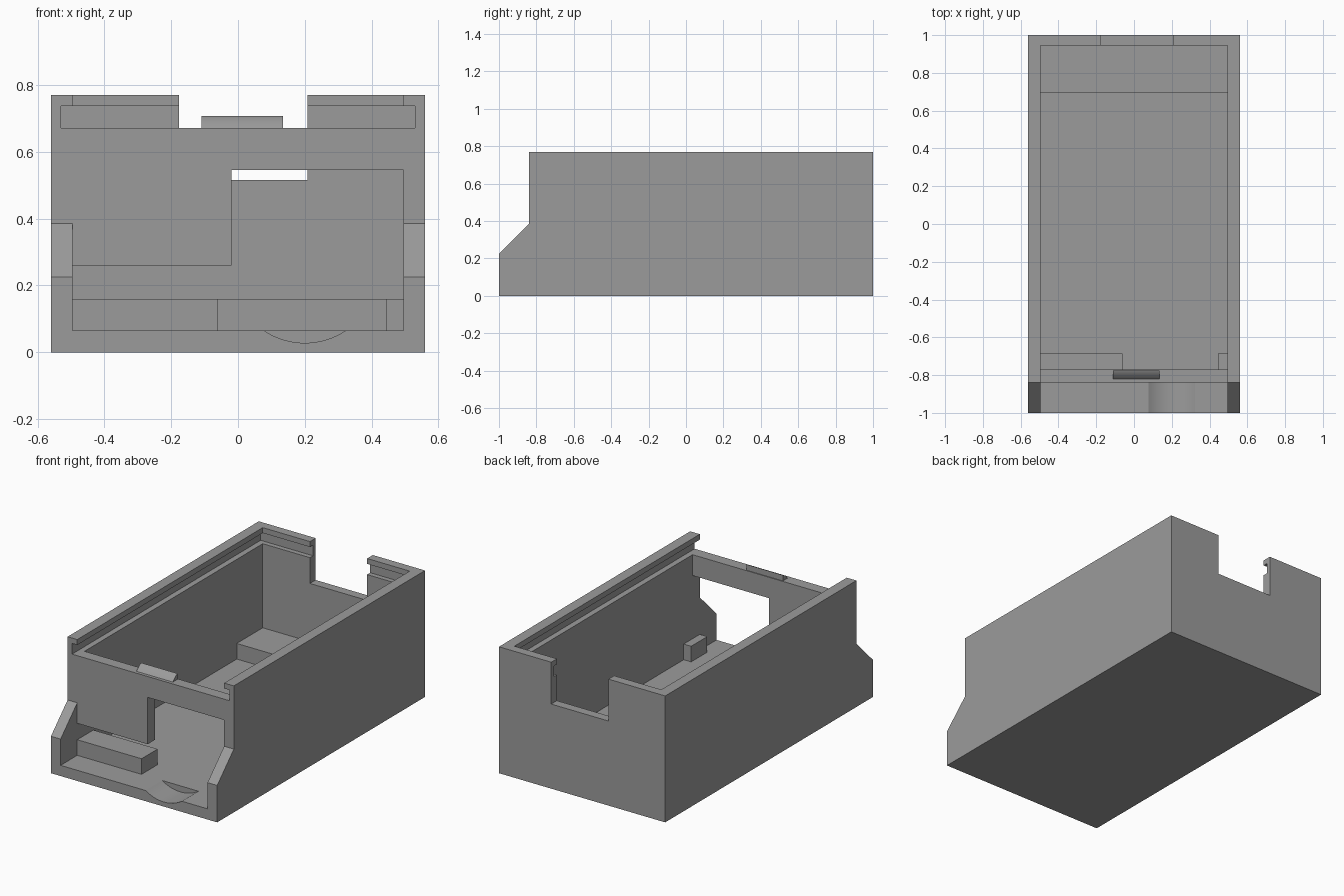
import bpy, bmesh, math

if "Cube" in bpy.data.objects:
    bpy.data.objects.remove(bpy.data.objects["Cube"])

grey = bpy.data.materials.new("plain grey")
grey.diffuse_color = (0.33, 0.33, 0.33, 1)
grey.use_nodes = True
grey.node_tree.nodes["Principled BSDF"].inputs["Base Color"].default_value = grey.diffuse_color


def prism(name, outline, axis, start, end):
    """Extrude an outline along x (points are y, z) or along y (points are x, z)."""
    bm = bmesh.new()

    def place(p, t):
        return (t, p[0], p[1]) if axis == "x" else (p[0], t, p[1])

    a = [bm.verts.new(place(p, start)) for p in outline]
    b = [bm.verts.new(place(p, end)) for p in outline]
    bm.faces.new(a)
    bm.faces.new(b)
    n = len(a)
    for i in range(n):
        j = (i + 1) % n
        bm.faces.new((a[i], a[j], b[j], b[i]))
    bmesh.ops.recalc_face_normals(bm, faces=bm.faces)
    mesh = bpy.data.meshes.new(name)
    bm.to_mesh(mesh)
    bm.free()
    mesh.materials.append(grey)
    ob = bpy.data.objects.new(name, mesh)
    bpy.context.collection.objects.link(ob)
    return ob


def box(name, x0, x1, y0, y1, z0, z1):
    return prism(name, [(x0, z0), (x1, z0), (x1, z1), (x0, z1)], "y", y0, y1)


def activate(ob):
    bpy.ops.object.select_all(action="DESELECT")
    ob.select_set(True)
    bpy.context.view_layer.objects.active = ob


W, IN, FLOOR, WALL = 0.56, 0.495, 0.065, -0.84

# Solid case with a sloped step at the front
case = prism("case", [(-1, 0), (1, 0), (1, 0.77), (WALL, 0.77), (WALL, 0.385), (-1, 0.225)],
             "x", -W, W)

# Rounded finger dip in the front floor
dip = [(0.2 + 0.221 * math.cos(2 * math.pi * i / 96),
        0.249 + 0.221 * math.sin(2 * math.pi * i / 96)) for i in range(96)]

cutters = [
    box("cavity", -IN, IN, -0.77, 0.945, FLOOR, 1),
    box("porch", -IN, IN, -1.1, WALL, FLOOR, 1),
    # stepped opening through the front wall
    prism("front_opening", [(-IN, FLOOR), (IN, FLOOR), (IN, 0.545), (-0.02, 0.545),
                            (-0.02, 0.26), (-IN, 0.26)], "y", -0.92, -0.7),
    # sliding lid groove and the narrower mouth above it
    box("lid_groove", -0.53, 0.53, -0.95, 0.975, 0.672, 0.737),
    box("lid_mouth", -IN, IN, -0.95, 0.945, 0.70, 1),
    box("back_notch", -0.177, 0.208, 0.85, 1.1, 0.515, 1),
    prism("finger_dip", dip, "y", -1.1, WALL),
]
for c in cutters:
    c.hide_render = True
    activate(case)
    mod = case.modifiers.new(c.name, "BOOLEAN")
    mod.operation = "DIFFERENCE"
    mod.solver = "EXACT"
    mod.object = c
    bpy.ops.object.modifier_apply(modifier=mod.name)
for c in cutters:
    bpy.data.objects.remove(c)

# Raised blocks on the floor
box("back_block", -0.5, 0.5, 0.695, 0.95, 0.055, 0.16)
box("front_left_block", -0.5, -0.062, WALL, -0.685, 0.055, 0.16)
box("front_right_block", 0.445, 0.5, WALL, -0.685, 0.055, 0.16)

# Curved lid catch on top of the front wall
arc = [(-0.82 + 0.045 * t, 0.672 + 0.035 * (t + 0.5 * t * (1 - t)))
       for t in [i / 8 for i in range(9)]]
catch = prism("lid_catch", arc + [(-0.775, 0.665), (-0.82, 0.665)], "x", -0.11, 0.135)

for ob in (case, catch):
    activate(ob)
    bpy.ops.object.shade_smooth_by_angle(angle=math.radians(25))
